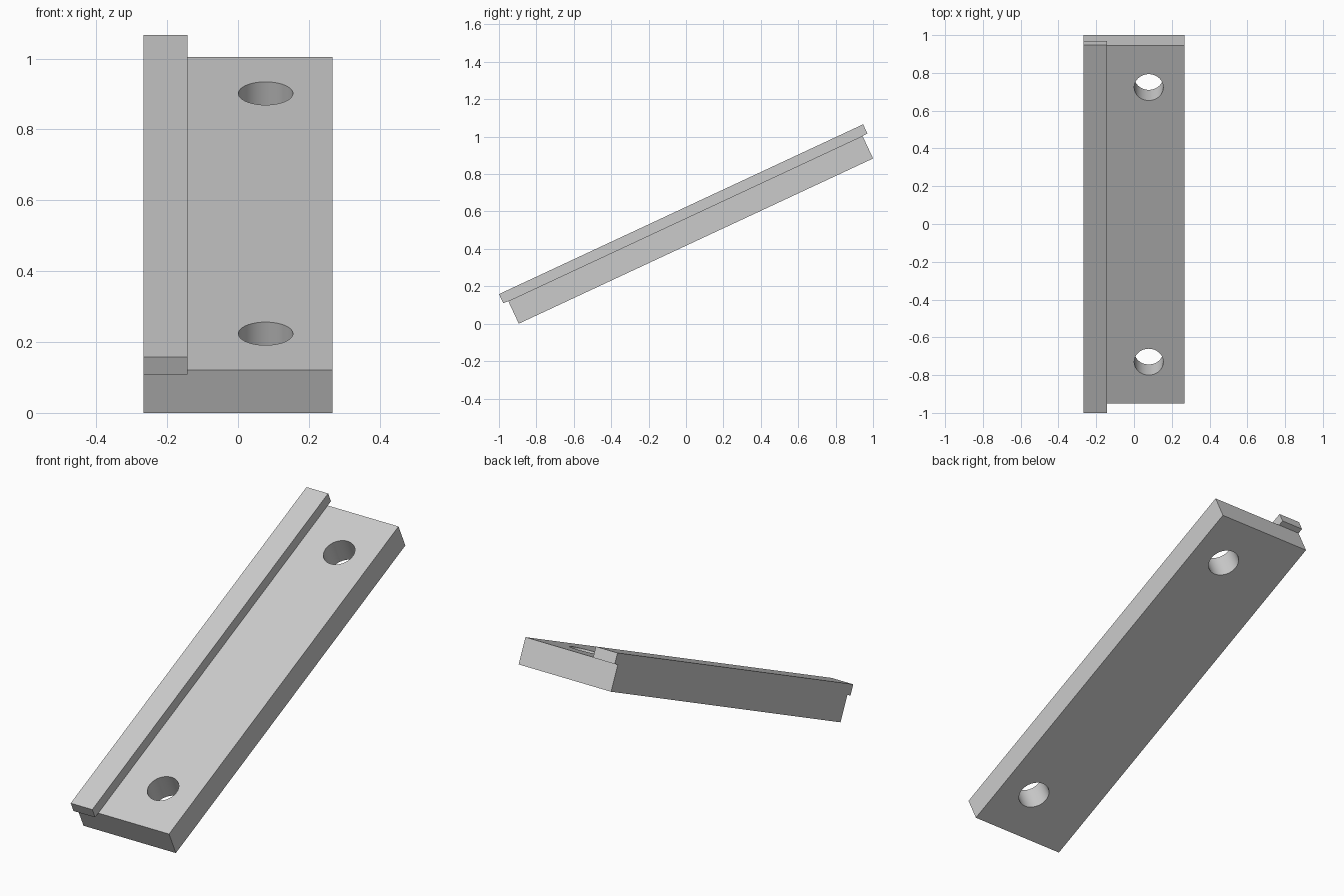
import bpy
from math import radians
from mathutils import Matrix

cube = bpy.data.objects.get("Cube")
if cube:
    bpy.data.objects.remove(cube, do_unlink=True)

# Plate dimensions, laid flat before tilting
WIDTH, LENGTH, THICK = 0.534, 2.09, 0.1335
RAIL_W, RAIL_T, OVERHANG = 0.125, 0.0545, 0.029
HOLE_X, HOLE_R, HOLE_INSET = 0.078, 0.077, 0.243
TILT = Matrix.Translation((0, -0.894, 0)) @ Matrix.Rotation(radians(25), 4, "X")

grey = bpy.data.materials.new("plain grey")
grey.use_nodes = True
colour = (0.6, 0.6, 0.6, 1)
grey.diffuse_color = colour
grey.node_tree.nodes["Principled BSDF"].inputs["Base Color"].default_value = colour


def box(name, low, high):
    """Box between two corners, in the tilted frame of the plate."""
    bpy.ops.mesh.primitive_cube_add(size=1)
    ob = bpy.context.object
    ob.name = name
    size = [h - l for l, h in zip(low, high)]
    middle = [(h + l) / 2 for l, h in zip(low, high)]
    ob.data.transform(TILT @ Matrix.Translation(middle) @ Matrix.Diagonal((*size, 1)))
    ob.data.materials.append(grey)
    return ob


def apply_boolean(target, other, operation):
    mod = target.modifiers.new(operation.lower(), "BOOLEAN")
    mod.operation = operation
    mod.solver = "EXACT"
    mod.object = other
    bpy.context.view_layer.objects.active = target
    bpy.ops.object.modifier_apply(modifier=mod.name)
    bpy.data.objects.remove(other, do_unlink=True)


# Sloping plate with a raised rail along one edge, longer at both ends
half = WIDTH / 2
plate = box("sloped_plate", (-half, 0, 0), (half, LENGTH, THICK))
rail = box("edge_rail", (-half, -OVERHANG, THICK),
           (-half + RAIL_W, LENGTH + OVERHANG, THICK + RAIL_T))
apply_boolean(plate, rail, "UNION")

# Two round holes straight through the plate
for y in (HOLE_INSET, LENGTH - HOLE_INSET):
    bpy.ops.mesh.primitive_cylinder_add(vertices=64, radius=HOLE_R, depth=1)
    cutter = bpy.context.object
    cutter.name = "hole_cutter"
    cutter.hide_render = True
    cutter.data.transform(TILT @ Matrix.Translation((HOLE_X, y, THICK / 2)))
    cutter.data.materials.append(grey)
    apply_boolean(plate, cutter, "DIFFERENCE")

# Smooth hole walls, crisp outer edges
bpy.ops.object.select_all(action="DESELECT")
plate.select_set(True)
bpy.context.view_layer.objects.active = plate
bpy.ops.object.shade_smooth_by_angle(angle=radians(30))
